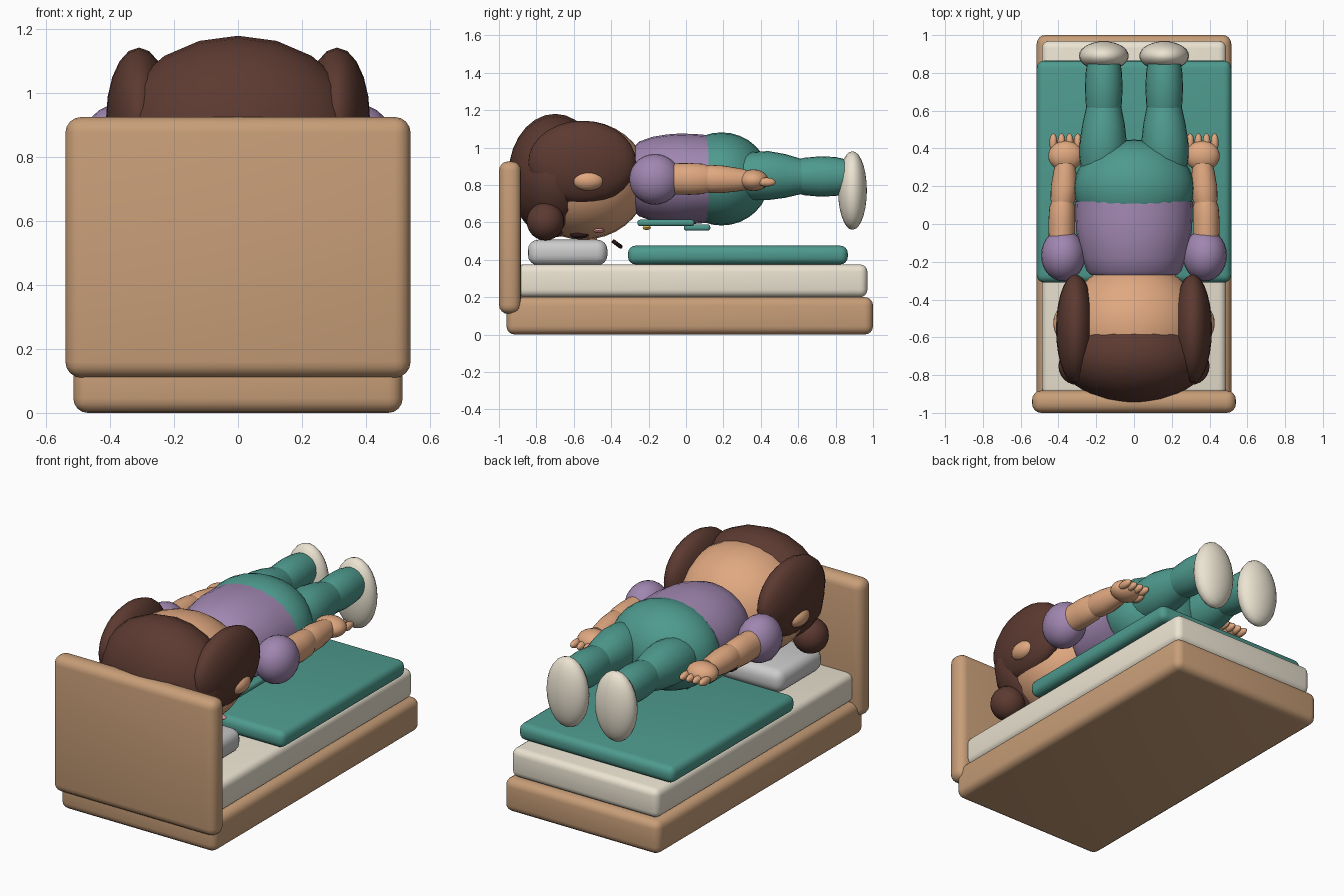
import bpy, bmesh, math
from mathutils import Matrix, Vector

if "Cube" in bpy.data.objects:
    bpy.data.objects.remove(bpy.data.objects["Cube"])


def material(name, rgb):
    m = bpy.data.materials.new(name)
    m.diffuse_color = [((c / 255 + 0.055) / 1.055) ** 2.4 for c in rgb] + [1]
    m.use_nodes = True
    m.node_tree.nodes["Principled BSDF"].inputs["Base Color"].default_value = m.diffuse_color
    return m


WOOD = material("wood", (200, 158, 120))
CREAM = material("cream", (236, 228, 210))
WHITE = material("white", (236, 236, 236))
TEAL = material("teal", (78, 154, 142))
LILAC = material("lilac", (160, 134, 176))
SKIN = material("skin", (224, 168, 128))
HAIR = material("dark_brown", (92, 58, 49))
DARK = material("near_black", (50, 28, 28))
PINK = material("pink", (232, 160, 155))
YELLOW = material("yellow", (225, 185, 70))


def finish(name, bm, mat, smooth=True):
    bmesh.ops.recalc_face_normals(bm, faces=bm.faces)
    me = bpy.data.meshes.new(name)
    bm.to_mesh(me)
    bm.free()
    me.materials.append(mat)
    ob = bpy.data.objects.new(name, me)
    bpy.context.collection.objects.link(ob)
    bpy.ops.object.select_all(action='DESELECT')
    bpy.context.view_layer.objects.active = ob
    ob.select_set(True)
    if smooth:
        bpy.ops.object.shade_smooth_by_angle(angle=math.radians(40))
    return ob


def box(name, x, y, z, mat, bevel):
    """Rounded box from (min, max) ranges."""
    bm = bmesh.new()
    bmesh.ops.create_cube(bm, size=1)
    for v in bm.verts:
        v.co = [(a + b) / 2 + c * (b - a) for (a, b), c in zip((x, y, z), v.co)]
    bmesh.ops.bevel(bm, geom=bm.edges[:], offset=bevel, segments=4, profile=0.5,
                    affect='EDGES', clamp_overlap=True)
    return finish(name, bm, mat)


def ball(name, centre, radii, mat, seg=24, rings=14, tilt=0):
    """Ellipsoid with its poles along y, tilted about x."""
    bm = bmesh.new()
    m = (Matrix.Translation(centre) @ Matrix.Rotation(tilt, 4, 'X')
         @ Matrix.Diagonal((*radii, 1)) @ Matrix.Rotation(math.pi / 2, 4, 'X'))
    bmesh.ops.create_uvsphere(bm, u_segments=seg, v_segments=rings, radius=1, matrix=m)
    return finish(name, bm, mat)


def limb(name, rings, mat, seg=24):
    """Capped tube along y; rings are (x, y, z, rx, rz)."""
    bm = bmesh.new()
    loops = []
    for x, y, z, rx, rz in rings:
        loops.append([bm.verts.new((x + rx * math.cos(a), y, z + rz * math.sin(a)))
                      for a in (2 * math.pi * i / seg for i in range(seg))])
    for a, b in zip(loops, loops[1:]):
        for i in range(seg):
            j = (i + 1) % seg
            bm.faces.new((a[i], a[j], b[j], b[i]))
    bm.faces.new(loops[0])
    bm.faces.new(loops[-1])
    return finish(name, bm, mat)


# Bed
box("bed_base", (-.515, .515), (-.96, 1), (0, .2), WOOD, .045)
box("headboard", (-.54, .54), (-1, -.882), (.11, .926), WOOD, .05)
box("mattress", (-.488, .488), (-.91, .97), (.2, .375), CREAM, .04)
box("blanket", (-.515, .515), (-.31, .865), (.375, .475), TEAL, .04)
box("pillow", (-.33, .33), (-.845, -.42), (.37, .507), WHITE, .055)

# Torso, neck and trousers
CZ = .832
limb("shirt", [(0, y, CZ, rx, rz) for y, rx, rz in
               ((-.27, .23, .18), (-.25, .25, .2), (-.18, .275, .225), (-.1, .295, .238),
                (-.03, .307, .243), (.05, .31, .24), (.12, .312, .234))], LILAC)
ball("trousers", (0, .19, CZ), (.32, .257, .249), TEAL, 28, 16)
limb("neck", [(0, -.4, CZ, .15, .15), (0, -.2, CZ, .15, .15)], SKIN)
box("bib", (-.19, .19), (-.26, .045), (.58, .614), TEAL, .015)
box("bib_pocket", (-.1, .1), (-.012, .13), (.555, .589), TEAL, .015)

# Head and hair
ball("head", (0, -.55, .825), (.37, .346, .318), SKIN, 28, 18)
ball("hair_cap", (0, -.7, .85), (.392, .25, .33), HAIR, 20, 14)
ball("fringe", (0, -.75, .62), (.27, .1, .1), HAIR, 20, 12)

# Face, pressed toward the pillow
ball("nose", (0, -.5, .507), (.03, .025, .02), SKIN, 12, 8)
bm = bmesh.new()
pts = [Vector((.07 * math.cos(a), -.39 + .04 * math.sin(a), .5 - .03 * math.sin(a)))
       for a in (math.pi * i / 8 for i in range(9))]
for p, q in zip(pts, pts[1:]):
    m = (Matrix.Translation((p + q) / 2)
         @ (q - p).to_track_quat('Z', 'Y').to_matrix().to_4x4())
    bmesh.ops.create_cone(bm, cap_ends=True, segments=10, radius1=.011, radius2=.011,
                          depth=(q - p).length * 1.15, matrix=m)
finish("smile", bm, DARK)

# Paired parts
for side, s in (("left", -1), ("right", 1)):
    def part(n):
        return side + "_" + n

    ball(part("hair_lock"), (s * .31, -.555, .92), (.103, .288, .223), HAIR, 20, 14)
    ball(part("hair_curl"), (s * .3, -.752, .605), (.1, .1, .102), HAIR, 20, 12)
    ball(part("ear"), (s * .375, -.525, .823), (.052, .085, .055), SKIN, 20, 12)
    ball(part("eye"), (s * .13, -.57, .535), (.035, .05, .022), DARK, 16, 10)
    ball(part("cheek"), (s * .2, -.465, .555), (.045, .03, .013), PINK, 16, 10)
    ball(part("button"), (s * .13, -.21, .571), (.022, .022, .012), YELLOW, 12, 8)

    # Arm
    ball(part("sleeve"), (s * .375, -.166, .83), (.117, .137, .136), LILAC)
    limb(part("upper_arm"), [(s * .382, -.1, .832, .07, .083), (s * .382, .02, .832, .071, .085),
                             (s * .38, .09, .832, .068, .081), (s * .378, .122, .832, .058, .07)], SKIN)
    limb(part("forearm"), [(s * .378, .1, .832, .058, .066), (s * .376, .13, .832, .066, .075),
                           (s * .37, .2, .83, .07, .073), (s * .366, .28, .828, .06, .062),
                           (s * .364, .32, .827, .052, .055)], SKIN)
    ball(part("hand"), (s * .362, .36, .825), (.092, .08, .058), SKIN)
    for i in range(4):
        ball(part("finger_%d" % (i + 1)), (s * (.298 + .043 * i), .43, .815),
             (.021, .05, .024), SKIN, 12, 8)
    ball(part("thumb"), (s * .29, .38, .8), (.024, .05, .026), SKIN, 12, 8)

    # Leg
    limb(part("thigh"), [(s * .165, .26, .84, .11, .11), (s * .165, .35, .847, .124, .128),
                         (s * .163, .44, .85, .124, .131), (s * .161, .53, .848, .112, .117),
                         (s * .16, .62, .845, .093, .093)], TEAL)
    limb(part("shin"), [(s * .16, .6, .845, .09, .09), (s * .16, .63, .845, .095, .1),
                        (s * .16, .72, .845, .1, .108), (s * .16, .8, .845, .096, .104),
                        (s * .16, .86, .845, .088, .09)], TEAL)
    ball(part("shoe"), (s * .16, .89, .77), (.132, .077, .21), CREAM)
